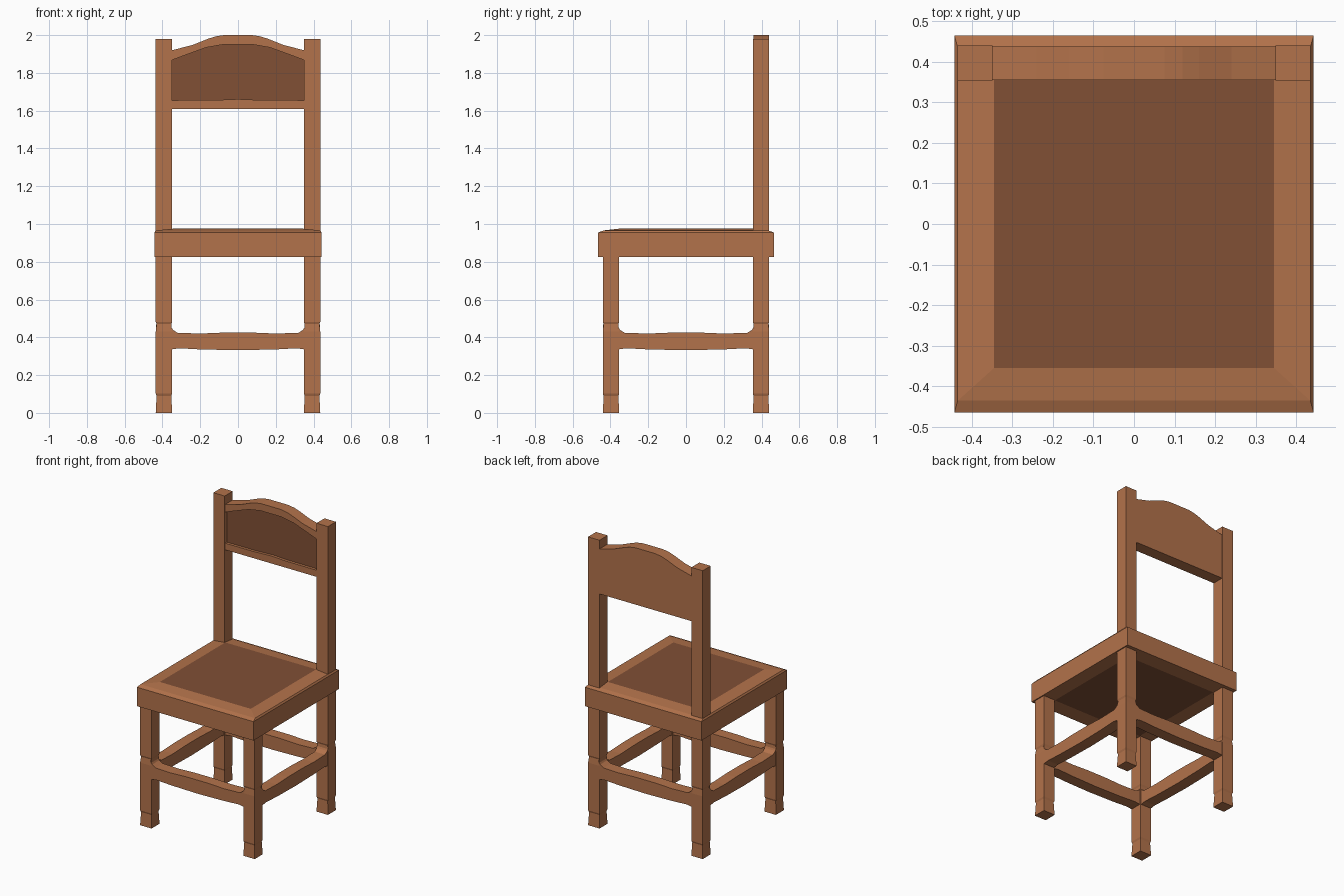
import bpy, math
from mathutils import Matrix

if "Cube" in bpy.data.objects:
    bpy.data.objects.remove(bpy.data.objects["Cube"])


def material(name, color):
    m = bpy.data.materials.new(name)
    m.diffuse_color = (*color, 1)
    m.use_nodes = True
    m.node_tree.nodes["Principled BSDF"].inputs["Base Color"].default_value = m.diffuse_color
    return m


WOOD = material("wood", (0.45, 0.17, 0.07))
DARK = material("dark_panel", (0.22, 0.08, 0.036))


def make(name, verts, faces, mats=(WOOD,)):
    me = bpy.data.meshes.new(name)
    me.from_pydata(verts, [], faces)
    for m in mats:
        me.materials.append(m)
    ob = bpy.data.objects.new(name, me)
    bpy.context.collection.objects.link(ob)
    return ob


def loft(name, sections, cx=0, cy=0, cap=WOOD):
    """Stack of rectangles given as (half_x, half_y, z), capped at both ends."""
    verts = [(cx + sx * hx, cy + sy * hy, z) for hx, hy, z in sections
             for sx, sy in ((-1, -1), (1, -1), (1, 1), (-1, 1))]
    n = len(verts)
    faces = [(3, 2, 1, 0), (n - 4, n - 3, n - 2, n - 1)]
    for s in range(0, n - 4, 4):
        for i in range(4):
            j = (i + 1) % 4
            faces.append((s + i, s + j, s + j + 4, s + i + 4))
    ob = make(name, verts, faces, (WOOD, cap))
    for p in ob.data.polygons[:2]:
        p.material_index = 1
    return ob


def mirrored(half):
    """Complete a curve given from its right end to its middle."""
    return half + [(-x, z) for x, z in reversed(half) if x > 0]


def prism(name, top, bottom, y0, y1, mat=WOOD):
    """Extrude the outline between two symmetric curves along y."""
    outline = mirrored(bottom)[::-1] + mirrored(top)
    n = len(outline)
    verts = [(x, y, z) for y in (y0, y1) for x, z in outline]
    faces = [tuple(range(n)), tuple(range(2 * n - 1, n - 1, -1))]
    faces += [((i + 1) % n, i, i + n, (i + 1) % n + n) for i in range(n)]
    return make(name, verts, faces, (mat,))


# Seat with chamfered rim and inlaid centre panel
loft("seat", [(0.345, 0.355, 0.825), (0.443, 0.465, 0.825), (0.443, 0.465, 0.955),
              (0.435, 0.436, 0.966), (0.345, 0.355, 0.975)], cap=DARK)

# Shaped legs; the rear pair continues up as back posts
LX, LY, W = 0.392, 0.397, 0.0435
LEG = [(W, 0), (0.039, 0.09), (W, 0.102), (W, 0.43), (0.039, 0.47), (W, 0.482)]
for side, sx in (("left", -1), ("right", 1)):
    for kind, sy, top in (("front_leg", -1, 0.83), ("back_post", 1, 1.98)):
        loft(f"{kind}_{side}", [(w, w, z) for w, z in LEG + [(W, top)]],
             sx * LX, sy * LY)

# Gently arched stretchers on all four sides
for name, angle, reach, span in (("front", 0, LY, 0.36), ("back", 180, LY, 0.36),
                                 ("right", 90, LX, 0.365), ("left", 270, LX, 0.365)):
    top = [(span, 0.468), (span - 0.015, 0.44), (span - 0.04, 0.424),
           (0.2, 0.42), (0.08, 0.425), (0, 0.425)]
    bottom = [(span, 0.335), (span - 0.05, 0.342), (0.2, 0.336), (0, 0.332)]
    ob = prism(f"stretcher_{name}", top, bottom, -reach - 0.042, -reach + 0.038)
    ob.data.transform(Matrix.Rotation(math.radians(angle), 4, "Z"))

# Backrest: solid board, raised top and bottom rails, dark recessed panel
E = 0.349
CREST = [(E, 1.92), (0.24, 1.948), (0.16, 1.98), (0.12, 1.993), (0.075, 2.0), (0, 2.0)]
ARCH = [(E, 1.868), (0.25, 1.905), (0.17, 1.934), (0.08, 1.95), (0, 1.95)]
SILL = [(E, 1.655), (0.12, 1.656), (0, 1.661)]
BASE = [(E, 1.61), (0, 1.61)]
prism("back_board", CREST, BASE, 0.380, 0.4385)
prism("back_crest_rail", CREST, ARCH, 0.357, 0.380)
prism("back_lower_rail", SILL, BASE, 0.357, 0.380)
prism("back_panel", ARCH, SILL, 0.376, 0.380, DARK)
